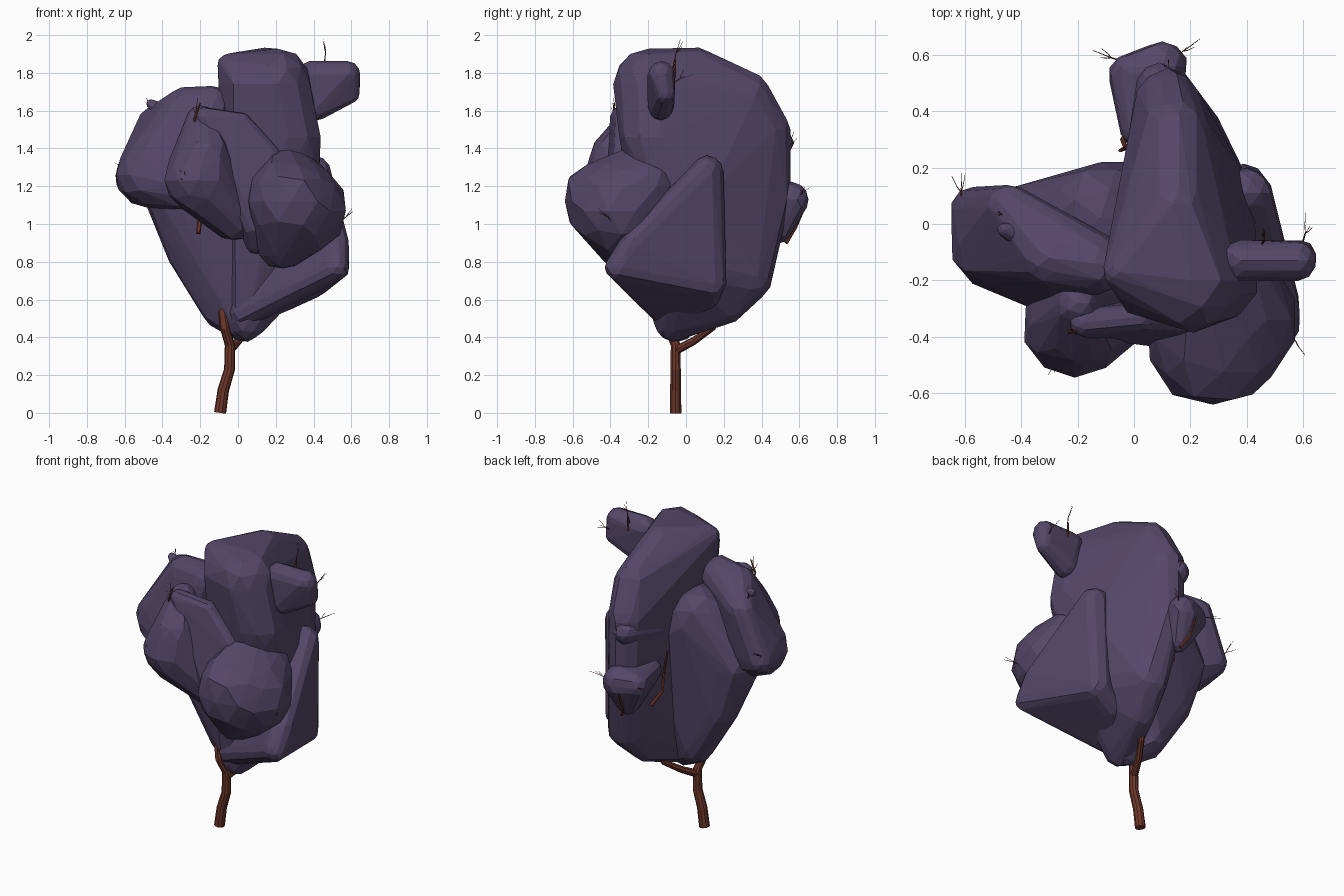
import bpy, bmesh, math, random
from mathutils import Vector

random.seed(4)


def material(name, rgb):
    m = bpy.data.materials.new(name)
    m.diffuse_color = (*rgb, 1)
    return m


leaf = material("dusky purple leaves", (0.088, 0.062, 0.138))
bark = material("red brown bark", (0.160, 0.040, 0.025))


def finish(bm, name, mat):
    me = bpy.data.meshes.new(name)
    bm.to_mesh(me)
    bm.free()
    me.materials.append(mat)
    ob = bpy.data.objects.new(name, me)
    bpy.context.collection.objects.link(ob)
    return ob


def clump(name, *balls):
    """Faceted leaf mass: convex hull around a few jittered balls (x, y, z, radius)."""
    src = bmesh.new()
    for x, y, z, r in balls:
        ball = bmesh.ops.create_icosphere(src, subdivisions=2, radius=r)["verts"]
        for v in ball:
            v.co = v.co * random.uniform(0.95, 1.05) + Vector((x, y, z))
    hull = bmesh.ops.convex_hull(src, input=src.verts)
    keep = set(hull["geom"])
    bmesh.ops.delete(src, geom=[v for v in src.verts if v not in keep], context="VERTS")
    bmesh.ops.delete(src, geom=[f for f in src.faces if f not in keep], context="FACES")
    bmesh.ops.recalc_face_normals(src, faces=src.faces)
    return finish(src, name, leaf)


def tube(bm, path, r0, r1, sides):
    """Tapered tube along a path."""
    pts = [Vector(p) for p in path]
    rings = []
    for i, p in enumerate(pts):
        d = (pts[min(i + 1, len(pts) - 1)] - pts[max(i - 1, 0)]).normalized()
        a = d.orthogonal().normalized() if abs(d.y) > 0.9 else d.cross(Vector((0, 1, 0))).normalized()
        b = d.cross(a)
        r = r0 + (r1 - r0) * i / (len(pts) - 1)
        rings.append([bm.verts.new(p + r * (a * math.cos(t) + b * math.sin(t)))
                      for t in [2 * math.pi * k / sides for k in range(sides)]])
    for lo, hi in zip(rings, rings[1:]):
        for k in range(sides):
            n = (k + 1) % sides
            bm.faces.new((lo[k], lo[n], hi[n], hi[k]))
    bm.faces.new(rings[0])
    bm.faces.new(rings[-1])
    bmesh.ops.recalc_face_normals(bm, faces=bm.faces)


# Central leaf mass, tapering down to the trunk
clump("core_leaves",
      (-0.34, 0.0, 1.15, 0.16), (-0.12, 0.02, 1.40, 0.20), (0.15, -0.02, 1.2, 0.24),
      (-0.09, 0.02, 0.56, 0.11), (-0.27, 0.03, 0.85, 0.11), (0.03, -0.04, 0.47, 0.09))
# Tall slab running front to back
clump("ridge_leaves",
      (0.08, -0.17, 1.74, 0.17), (0.21, -0.20, 1.74, 0.18), (0.14, 0.07, 1.81, 0.12),
      (-0.05, -0.17, 1.84, 0.06), (0.14, 0.33, 1.68, 0.12), (0.12, 0.44, 1.50, 0.11),
      (0.12, 0.45, 1.13, 0.10), (0.18, 0.34, 0.72, 0.12), (0.14, 0.22, 0.56, 0.09),
      (0.27, -0.19, 1.46, 0.17), (0.29, 0.08, 1.15, 0.14), (0.26, 0.0, 0.80, 0.16),
      (0.05, -0.07, 0.48, 0.10))
# Lower right wedge
clump("lower_right_leaves",
      (0.52, -0.36, 0.77, 0.07), (0.51, -0.28, 0.88, 0.08), (0.40, 0.11, 1.27, 0.09),
      (0.39, 0.13, 0.68, 0.08), (0.25, 0.10, 0.62, 0.08), (0.24, -0.18, 0.66, 0.07),
      (0.03, -0.10, 0.53, 0.08))
# Round front clumps
clump("front_right_leaves",
      (0.34, -0.34, 1.07, 0.24), (0.28, -0.41, 1.12, 0.24), (0.24, -0.34, 0.90, 0.14),
      (0.24, -0.20, 1.34, 0.10), (0.36, -0.20, 1.2, 0.14))
clump("front_left_leaves",
      (-0.21, -0.36, 1.23, 0.18), (-0.18, -0.37, 1.36, 0.14),
      (-0.20, -0.28, 1.55, 0.08), (-0.02, -0.28, 1.03, 0.12), (-0.2, -0.1, 1.2, 0.15))
clump("left_leaves",
      (-0.47, -0.07, 1.26, 0.18), (-0.57, 0.05, 1.25, 0.08), (-0.45, 0.06, 1.54, 0.08),
      (-0.30, -0.12, 1.62, 0.10), (-0.14, -0.14, 1.62, 0.11), (-0.3, -0.2, 1.2, 0.12))
clump("front_centre_leaves",
      (-0.18, -0.35, 1.57, 0.05), (0.02, -0.33, 1.54, 0.05),
      (0.17, -0.33, 1.36, 0.06), (0.10, -0.36, 1.0, 0.08), (0.1, -0.3, 0.9, 0.06))
# Small outer clumps
clump("upper_right_leaves",
      (0.58, -0.13, 1.79, 0.07), (0.595, -0.11, 1.69, 0.05), (0.42, -0.13, 1.62, 0.07),
      (0.38, -0.13, 1.79, 0.07))
clump("back_leaves",
      (0.10, 0.56, 1.13, 0.09), (-0.01, 0.53, 1.13, 0.08), (0.02, 0.34, 1.14, 0.07),
      (0.07, 0.49, 0.97, 0.07))
clump("back_upper_leaves",
      (0.03, 0.26, 1.38, 0.06), (0.09, 0.49, 1.43, 0.08), (0.04, 0.18, 1.46, 0.05))
clump("left_tip_leaves", (-0.46, -0.02, 1.635, 0.025), (-0.38, -0.05, 1.58, 0.05))

# Trunk with its side branches
bm = bmesh.new()
tube(bm, [(-0.095, -0.055, 0.0), (-0.078, -0.055, 0.12), (-0.045, -0.055, 0.23),
          (-0.043, -0.055, 0.36), (-0.07, -0.09, 0.45), (-0.08, -0.09, 0.54),
          (-0.08, -0.03, 0.62)], 0.032, 0.022, 10)
tube(bm, [(-0.045, -0.055, 0.33), (0.0, 0.04, 0.38), (0.06, 0.14, 0.45), (0.1, 0.2, 0.6)],
     0.024, 0.015, 8)
tube(bm, [(0.0, 0.36, 0.92), (-0.04, 0.30, 1.0), (-0.03, 0.27, 1.1), (-0.05, 0.26, 1.25)],
     0.012, 0.006, 6)
tube(bm, [(0.09, 0.53, 0.90), (0.05, 0.58, 0.98), (0.05, 0.625, 1.08)], 0.010, 0.006, 6)
tube(bm, [(-0.21, -0.29, 0.95), (-0.2, -0.25, 1.05)], 0.012, 0.012, 6)
tube(bm, [(-0.22, -0.36, 1.5), (-0.23, -0.385, 1.56), (-0.20, -0.38, 1.64)], 0.009, 0.004, 6)
tube(bm, [(0.45, -0.09, 1.72), (0.46, -0.06, 1.78), (0.46, -0.055, 1.87)], 0.010, 0.004, 6)
finish(bm, "trunk", bark)

# Thin forked twigs poking out of the leaves: base point and direction
twigs = [((0.46, -0.06, 1.87), (0.1, 0.2, 1)), ((0.60, -0.06, 1.75), (0.2, 0.7, 0.5)),
         ((-0.46, 0.02, 1.59), (-0.2, 0.3, 0.6)), ((-0.61, 0.08, 1.30), (-0.1, 0.8, 0.3)),
         ((-0.22, -0.37, 1.55), (-0.1, -0.2, 1)), ((0.55, -0.40, 1.02), (0.6, -0.4, 0.5)),
         ((0.15, 0.59, 1.15), (0.6, 0.6, 0.3)), ((-0.05, 0.58, 1.13), (-0.6, 0.2, 0.2)),
         ((0.12, 0.53, 1.38), (0, 0.4, 0.9)), ((-0.26, -0.46, 1.2), (-0.3, -0.6, 0.6))]
bm = bmesh.new()
for base, way in twigs:
    p, d = Vector(base), Vector(way).normalized()
    mid = p + d * 0.035
    tube(bm, [p - d * 0.05, p, mid], 0.004, 0.0025, 5)
    for _ in range(3):
        side = Vector([random.uniform(-1, 1) for _ in range(3)]) * 0.6
        tube(bm, [mid, mid + (d + side) * 0.022, mid + (d * 1.3 + side) * 0.045], 0.002, 0.001, 4)
finish(bm, "twigs", bark)
